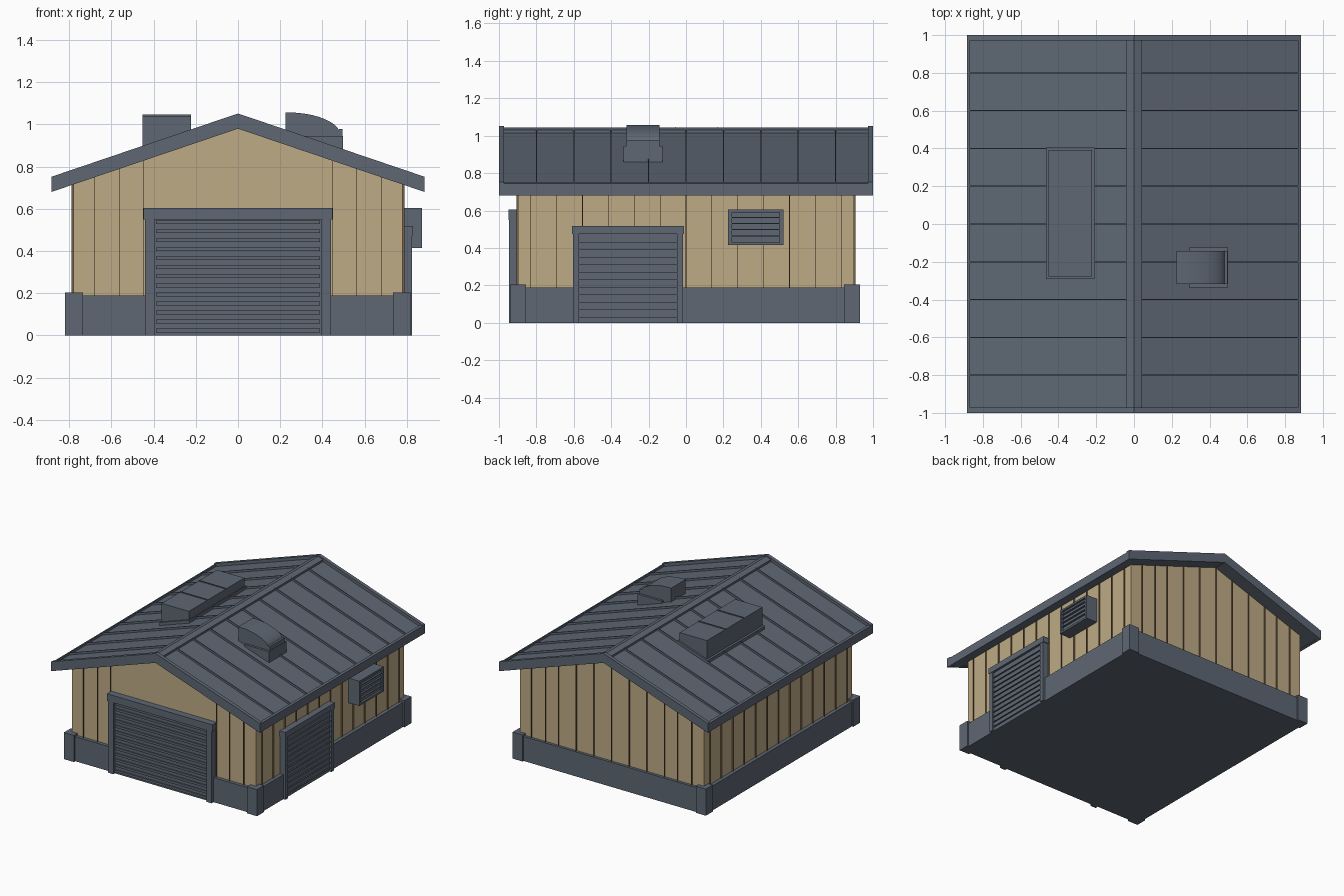
import bpy, bmesh, math
from mathutils import Vector

if "Cube" in bpy.data.objects:
    bpy.data.objects.remove(bpy.data.objects["Cube"])


def material(name, rgb):
    m = bpy.data.materials.new(name)
    m.diffuse_color = (*rgb, 1)
    m.use_nodes = True
    m.node_tree.nodes["Principled BSDF"].inputs["Base Color"].default_value = m.diffuse_color
    return m


SLATE = material("slate grey", (0.112, 0.136, 0.174))
TAN = material("tan boards", (0.52, 0.41, 0.24))
BROWN = material("brown seams", (0.19, 0.115, 0.055))
SLOPE = 0.339


def finish(name, bm, mat):
    bmesh.ops.recalc_face_normals(bm, faces=bm.faces)
    mesh = bpy.data.meshes.new(name)
    bm.to_mesh(mesh)
    bm.free()
    mesh.materials.append(mat)
    ob = bpy.data.objects.new(name, mesh)
    bpy.context.collection.objects.link(ob)
    return ob


def boxes(name, specs, mat=SLATE):
    """Boxes given as (x0, x1, y0, y1, z0, z1)."""
    bm = bmesh.new()
    for x0, x1, y0, y1, z0, z1 in specs:
        vs = bmesh.ops.create_cube(bm, size=1)["verts"]
        for v in vs:
            v.co = Vector(((x0 + x1) / 2 + v.co.x * (x1 - x0),
                           (y0 + y1) / 2 + v.co.y * (y1 - y0),
                           (z0 + z1) / 2 + v.co.z * (z1 - z0)))
    return finish(name, bm, mat)


def extrusions(name, specs, mat=SLATE):
    """x-z profiles swept along y, given as (profile, y0, y1)."""
    bm = bmesh.new()
    for prof, y0, y1 in specs:
        f = bm.faces.new([bm.verts.new((x, y0, z)) for x, z in prof])
        out = bmesh.ops.extrude_face_region(bm, geom=[f])["geom"]
        for v in out:
            if isinstance(v, bmesh.types.BMVert):
                v.co.y = y1
    return finish(name, bm, mat)


def chevron(half, top, bottom):
    d = SLOPE * half
    return [(-half, bottom - d), (0, bottom), (half, bottom - d),
            (half, top - d), (0, top), (-half, top - d)]


def slope_strip(x0, x1, top, bottom):
    return [(x, h - SLOPE * abs(x)) for x, h in
            ((x0, bottom), (x1, bottom), (x1, top), (x0, top))]


# Walls with a gabled profile
W, D = 0.78, 0.897
eave = 0.99 - SLOPE * W
extrusions("walls", [([(-W, 0.02), (W, 0.02), (W, eave), (0, 0.99), (-W, eave)], -D, D)], TAN)

# Thin raised seams between the wall boards
T = 0.0015
seams = []
for x in (-0.68, -0.56, -0.45, -0.30, -0.15, 0, 0.15, 0.30, 0.45, 0.56, 0.68):
    top = 0.985 - SLOPE * abs(x)
    seams.append((x - T, x + T, D - 0.002, D + 0.01, 0.18, top))
    if abs(x) > 0.4:
        seams.append((x - T, x + T, -D - 0.01, -D + 0.002, 0.18, top))
for i in range(13):
    y = -0.83 + i * 1.66 / 12
    for s in (-1, 1):
        a, b = sorted((s * (W - 0.002), s * (W + 0.01)))
        seams.append((a, b, y - T, y + T, 0.18, 0.715))
boxes("board_seams", seams, BROWN)

# Foundation and corner posts
boxes("foundation", [(-0.808, 0.808, -0.923, 0.918, 0, 0.188)])
boxes("corner_posts", [(min(s * 0.735, s * 0.82), max(s * 0.735, s * 0.82), y, y + 0.085, 0, 0.204)
                       for s in (-1, 1) for y in (-0.94, 0.845)])

# Roof slab, end trims, ridge cap, eave trims, standing seams
extrusions("roof_slab", [(chevron(0.88, 1.028, 0.982), -0.985, 0.985)])
extrusions("gable_trims", [(chevron(0.885, 1.052, 0.98), -1, -0.972),
                           (chevron(0.885, 1.052, 0.98), 0.972, 1)])
extrusions("ridge_cap", [(chevron(0.04, 1.043, 1.0), -0.98, 0.98)])
extrusions("eave_trims", [(slope_strip(s * 0.868, s * 0.885, 1.045, 0.98), -0.98, 0.98)
                          for s in (-1, 1)])
extrusions("roof_seams", [(slope_strip(s * 0.03, s * 0.87, 1.044, 1.01), y / 5 - 0.003, y / 5 + 0.003)
                          for s in (-1, 1) for y in range(-4, 5)])

# Front roller door
boxes("front_door", [(-0.40, 0.40, -0.928, -0.88, 0, 0.56)])
boxes("front_door_slats", [(-0.39, 0.39, -0.936, -0.92, 0.014 + i * 0.0428, 0.032 + i * 0.0428)
                           for i in range(13)])
boxes("front_door_frame", [(-0.44, -0.395, -0.947, -0.88, 0, 0.56),
                           (0.395, 0.44, -0.947, -0.88, 0, 0.56),
                           (-0.447, 0.447, -0.95, -0.88, 0.55, 0.605)])

# Side roller door
boxes("side_door", [(0.76, 0.811, -0.58, -0.04, 0, 0.48)])
boxes("side_door_slats", [(0.80, 0.821, -0.575, -0.045, z / 1000 - 0.002, z / 1000 + 0.002)
                          for z in range(30, 470, 40)])
boxes("side_door_frame", [(0.76, 0.826, -0.605, -0.573, 0, 0.48),
                          (0.76, 0.826, -0.047, -0.015, 0, 0.48),
                          (0.76, 0.829, -0.61, -0.01, 0.474, 0.518)])

# Wall vent with louvres
boxes("wall_vent", [(0.77, 0.858, 0.225, 0.52, 0.415, 0.605)])
boxes("wall_vent_frame", [(0.85, 0.873, 0.225, 0.245, 0.415, 0.605),
                          (0.85, 0.873, 0.50, 0.52, 0.415, 0.605),
                          (0.85, 0.873, 0.225, 0.52, 0.415, 0.43),
                          (0.85, 0.873, 0.225, 0.52, 0.59, 0.605)])
boxes("wall_vent_louvres", [(0.85, 0.872, 0.24, 0.505, 0.462 + i * 0.033, 0.467 + i * 0.033)
                            for i in range(4)])

# Long roof unit on the left slope
extrusions("roof_unit_flange", [(slope_strip(-0.465, -0.21, 1.052, 1.0), -0.29, 0.405)])
extrusions("roof_unit", [([(-0.453, 0.86), (-0.222, 0.94), (-0.222, 1.04), (-0.453, 1.04)],
                          -0.278, 0.393)])
boxes("roof_unit_seams", [(-0.453, -0.222, y - 0.002, y + 0.002, 1.03, 1.047)
                          for y in (-0.055, 0.17)])

# Hooded roof vent on the right slope
extrusions("roof_vent_base", [([(0.29, 0.90), (0.497, 0.85), (0.497, 0.945), (0.29, 0.945)],
                               -0.335, -0.125)])
arc = [(0.235 + 0.25 * math.sin(t), 0.95 + 0.107 * math.cos(t))
       for t in (i * math.pi / 20 for i in range(11))]
hood = extrusions("roof_vent_hood", [([(0.485, 0.93), (0.225, 0.93), (0.225, 1.057)] + arc,
                                      -0.318, -0.142)])
for p in hood.data.polygons:
    p.use_smooth = abs(p.normal.y) < 0.5 and p.normal.z > 0.02
bpy.context.view_layer.objects.active = hood
hood.select_set(True)
bpy.ops.object.shade_smooth_by_angle(angle=math.radians(30))
boxes("roof_vent_lip", [(0.478, 0.495, -0.318, -0.142, 0.94, 0.978)])
